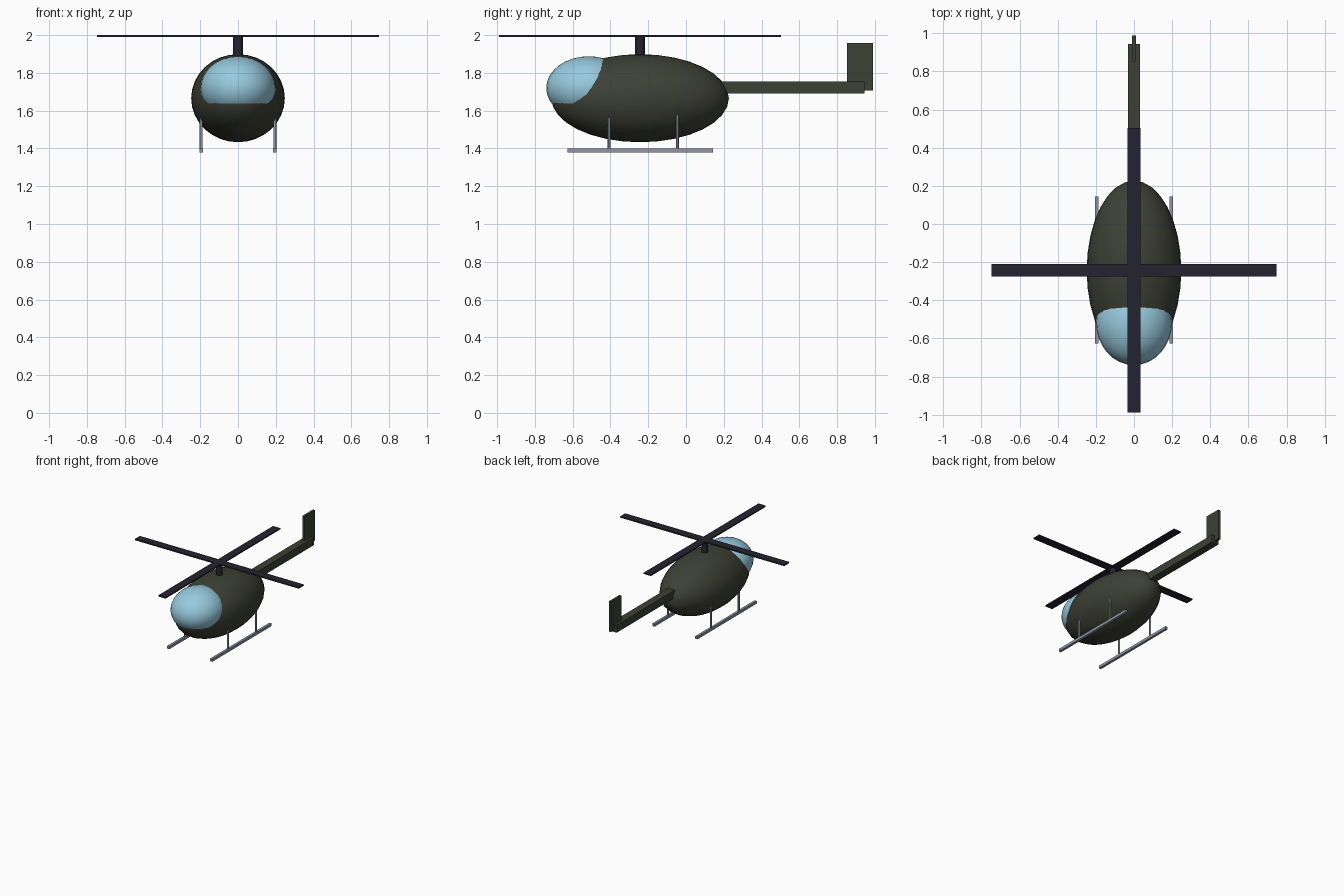
import bpy, bmesh
from mathutils import Matrix, Vector

cube = bpy.data.objects.get("Cube")
if cube:
    bpy.data.objects.remove(cube, do_unlink=True)


def material(name, rgb):
    m = bpy.data.materials.new(name)
    m.use_nodes = True
    m.diffuse_color = (*rgb, 1)
    m.node_tree.nodes["Principled BSDF"].inputs["Base Color"].default_value = (*rgb, 1)
    return m


OLIVE = material("dark olive", (0.047, 0.052, 0.035))
GLASS = material("pale blue glass", (0.31, 0.59, 0.73))
BLACK = material("blue black", (0.018, 0.017, 0.029))
METAL = material("grey metal", (0.29, 0.31, 0.38))


def finish(name, bm, mat, smooth=False):
    mesh = bpy.data.meshes.new(name)
    bm.to_mesh(mesh)
    bm.free()
    mesh.materials.append(mat)
    for p in mesh.polygons:
        p.use_smooth = smooth
    obj = bpy.data.objects.new(name, mesh)
    bpy.context.collection.objects.link(obj)
    return obj


def placed(centre, size):
    return Matrix.Translation(centre) @ Matrix.Diagonal((*size, 1))


def box(name, low, high, mat):
    low, high = Vector(low), Vector(high)
    bm = bmesh.new()
    bmesh.ops.create_cube(bm, size=1, matrix=placed((low + high) / 2, high - low))
    return finish(name, bm, mat)


def rod(name, x, y, bottom, top, radius, sides, mat):
    bm = bmesh.new()
    bmesh.ops.create_cone(bm, cap_ends=True, segments=sides, radius1=radius, radius2=radius,
                          depth=top - bottom, matrix=Matrix.Translation((x, y, (bottom + top) / 2)))
    obj = finish(name, bm, mat, True)
    bpy.context.view_layer.objects.active = obj
    obj.select_set(True)
    bpy.ops.object.shade_smooth_by_angle()
    obj.select_set(False)


def ellipsoid(name, centre, radii, mat, floor=None):
    bm = bmesh.new()
    bmesh.ops.create_uvsphere(bm, u_segments=32, v_segments=16, radius=1,
                              matrix=placed(centre, radii))
    if floor is not None:
        # Trim the lower part level
        geom = bm.verts[:] + bm.edges[:] + bm.faces[:]
        bmesh.ops.bisect_plane(bm, geom=geom, plane_co=(0, 0, floor), plane_no=(0, 0, 1),
                               clear_inner=True)
    return finish(name, bm, mat, True)


MAST_Y = -0.243

# Cabin and windscreen bubble
ellipsoid("fuselage", (0, MAST_Y, 1.666), (0.248, 0.47, 0.233), OLIVE)
ellipsoid("canopy", (0, -0.515, 1.72), (0.199, 0.225, 0.168), GLASS, floor=1.637)

# Tail
box("tail_boom", (-0.031, 0.1, 1.692), (0.031, 0.944, 1.754), OLIVE)
box("tail_fin", (-0.01, 0.852, 1.708), (0.01, 0.989, 1.957), OLIVE)

# Main rotor
rod("rotor_mast", 0, MAST_Y, 1.85, 1.995, 0.026, 16, BLACK)
REACH, HALF = 0.746, 0.033
box("rotor_blade_sideways", (-REACH, MAST_Y - HALF, 1.99), (REACH, MAST_Y + HALF, 2), BLACK)
box("rotor_blade_lengthwise", (-HALF, MAST_Y - REACH, 1.99), (HALF, MAST_Y + REACH, 2), BLACK)

# Landing gear, one skid with two struts per side
for side, sign in (("left", 1), ("right", -1)):
    x = 0.195 * sign
    box(f"{side}_skid", (x - 0.01, -0.627, 1.378), (x + 0.01, 0.144, 1.4), METAL)
    for place, y in (("front", -0.407), ("rear", -0.046)):
        rod(f"{side}_{place}_strut", x, y, 1.39, 1.6, 0.008, 12, METAL)
